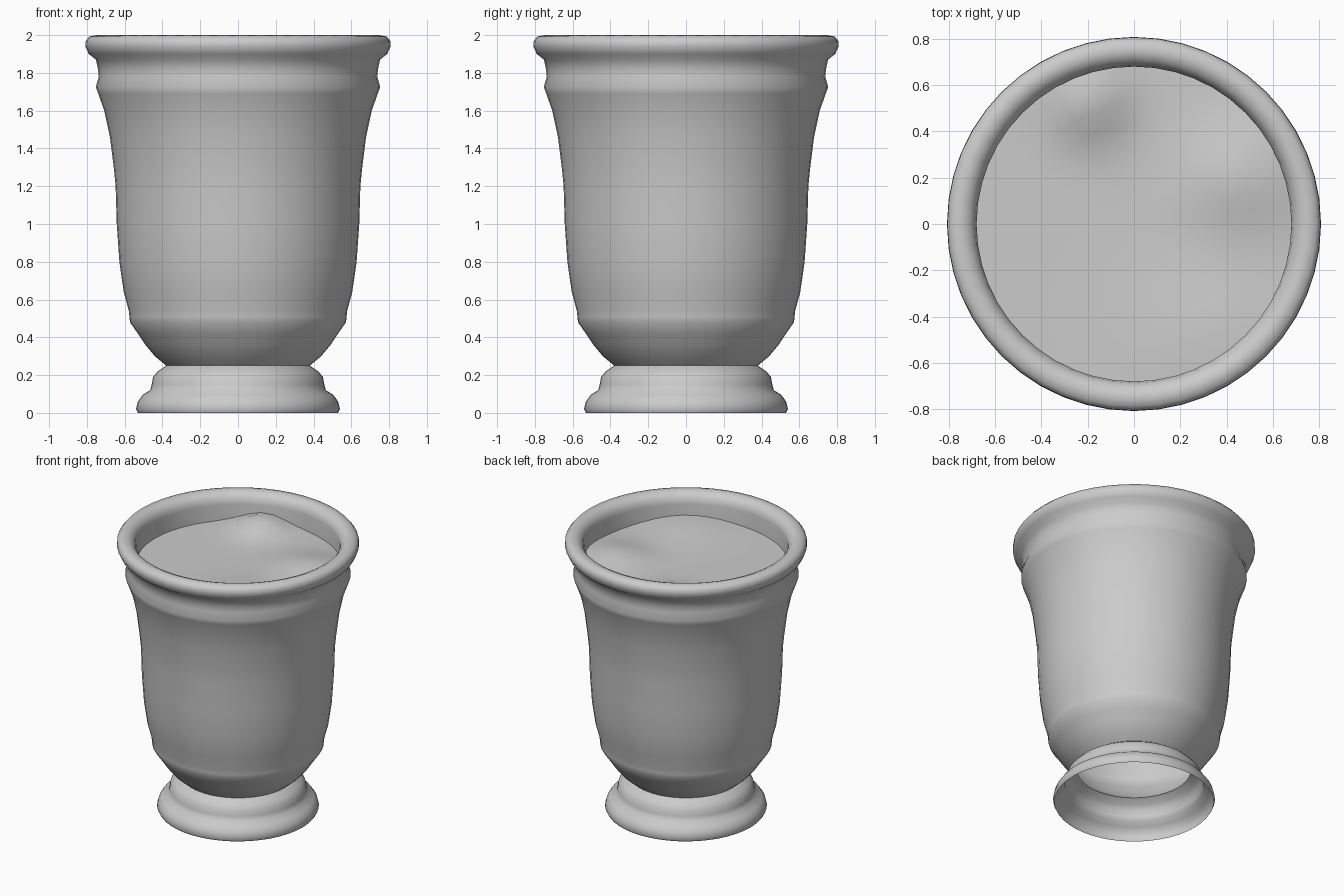
import bpy, bmesh, math

default = bpy.data.objects.get("Cube")
if default:
    bpy.data.objects.remove(default, do_unlink=True)

SIDES = 48

stone = bpy.data.materials.new("stone_grey")
stone.use_nodes = True
GREY = (0.6, 0.6, 0.6, 1)
stone.diffuse_color = GREY
stone.node_tree.nodes["Principled BSDF"].inputs["Base Color"].default_value = GREY


def finish(name, bm):
    """Turn a bmesh into a smooth-shaded object."""
    mesh = bpy.data.meshes.new(name)
    bm.to_mesh(mesh)
    bm.free()
    mesh.materials.append(stone)
    for poly in mesh.polygons:
        poly.use_smooth = True
    mesh.set_sharp_from_angle(angle=math.radians(75))
    obj = bpy.data.objects.new(name, mesh)
    bpy.context.collection.objects.link(obj)


def ring(bm, radius, height):
    """One horizontal loop; height is a function of x and y."""
    points = []
    for i in range(SIDES):
        a = math.tau * i / SIDES
        x, y = radius * math.cos(a), radius * math.sin(a)
        points.append(bm.verts.new((x, y, height(x, y))))
    return points


def bridge(bm, low, high):
    for i in range(SIDES):
        j = (i + 1) % SIDES
        bm.faces.new((low[i], low[j], high[j], high[i]))


def turned(name, profile):
    """Sweep a radius/height profile around the z axis."""
    bm = bmesh.new()
    rings = [ring(bm, r, lambda x, y, z=z: z) for r, z in profile]
    for low, high in zip(rings, rings[1:]):
        bridge(bm, low, high)
    finish(name, bm)


# Hollow foot, open underneath
turned("foot", [
    (0.53, 0), (0.54, 0.02), (0.53, 0.06), (0.505, 0.095), (0.465, 0.12),
    (0.457, 0.15), (0.45, 0.19), (0.425, 0.22), (0.38, 0.25)])

# Open bowl, flaring wall, collar band and rolled rim down to the inner wall
turned("pot_body", [
    (0.38, 0.25), (0.44, 0.3), (0.49, 0.36), (0.53, 0.42), (0.572, 0.48),
    (0.575, 0.51), (0.578, 0.54), (0.605, 0.64), (0.628, 0.8), (0.642, 1),
    (0.648, 1.2), (0.658, 1.3), (0.678, 1.46), (0.708, 1.6), (0.74, 1.69),
    (0.753, 1.725), (0.737, 1.78), (0.741, 1.82), (0.752, 1.87), (0.79, 1.9),
    (0.808, 1.94), (0.806, 1.97), (0.787, 1.993), (0.745, 2), (0.71, 1.985),
    (0.687, 1.955), (0.68, 1.92), (0.68, 1.72)])

# Uneven soil surface: mounds as x, y, height, spread
MOUNDS = [(-0.2, 0.55, 0.09, 0.03), (0.45, 0.2, 0.06, 0.05), (0.35, -0.5, 0.04, 0.1)]


def soil_height(x, y):
    return 1.8 + sum(h * math.exp(-((x - mx) ** 2 + (y - my) ** 2) / s)
                     for mx, my, h, s in MOUNDS)


bm = bmesh.new()
STEPS = 8
loops = [ring(bm, 0.682 * k / STEPS, soil_height) for k in range(STEPS, 0, -1)]
for outer, inner in zip(loops, loops[1:]):
    bridge(bm, outer, inner)
centre = bm.verts.new((0, 0, soil_height(0, 0)))
for i in range(SIDES):
    bm.faces.new((loops[-1][i], loops[-1][(i + 1) % SIDES], centre))
finish("soil", bm)
